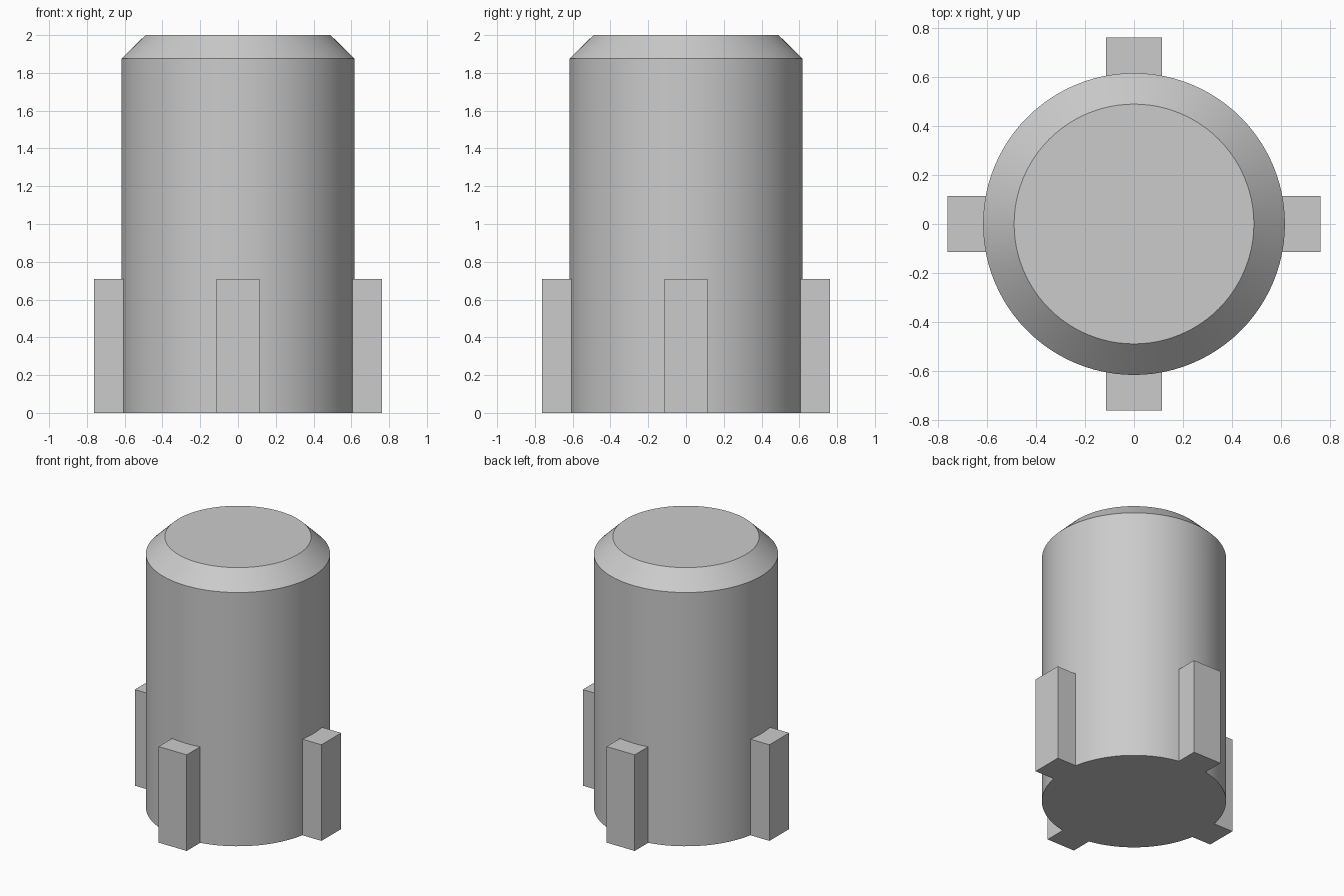
import bpy
import bmesh
from math import cos, sin, pi, radians

if "Cube" in bpy.data.objects:
    bpy.data.objects.remove(bpy.data.objects["Cube"], do_unlink=True)

SEGMENTS = 96
RADIUS, TOP_RADIUS = 0.617, 0.49
SHOULDER, HEIGHT = 1.875, 2.0
FIN_REACH, FIN_HALF_WIDTH, FIN_HEIGHT = 0.763, 0.115, 0.71

grey = bpy.data.materials.new("light grey")
grey.use_nodes = True
colour = (0.6, 0.6, 0.6, 1)
grey.diffuse_color = colour
grey.node_tree.nodes["Principled BSDF"].inputs["Base Color"].default_value = colour


def make_object(name, bm):
    bmesh.ops.recalc_face_normals(bm, faces=bm.faces)
    mesh = bpy.data.meshes.new(name)
    bm.to_mesh(mesh)
    bm.free()
    mesh.materials.append(grey)
    obj = bpy.data.objects.new(name, mesh)
    bpy.context.collection.objects.link(obj)
    return obj


# Round body with a chamfered top
bm = bmesh.new()
rings = []
for r, z in ((RADIUS, 0), (RADIUS, SHOULDER), (TOP_RADIUS, HEIGHT)):
    angles = [2 * pi * i / SEGMENTS for i in range(SEGMENTS)]
    rings.append([bm.verts.new((r * cos(a), r * sin(a), z)) for a in angles])
for low, high in zip(rings, rings[1:]):
    for i in range(SEGMENTS):
        j = (i + 1) % SEGMENTS
        bm.faces.new((low[i], low[j], high[j], high[i]))
bm.faces.new(rings[0])
bm.faces.new(rings[-1])
body = make_object("body", bm)

# Four upright ribs around the foot, as two crossed bars
for name, x, y in (("side_ribs", FIN_REACH, FIN_HALF_WIDTH),
                   ("front_back_ribs", FIN_HALF_WIDTH, FIN_REACH)):
    bm = bmesh.new()
    bmesh.ops.create_cube(bm, size=1)
    for v in bm.verts:
        v.co = (v.co.x * 2 * x, v.co.y * 2 * y, (v.co.z + 0.5) * FIN_HEIGHT)
    ribs = make_object(name, bm)

    # Merge the bar into the body so only the outer skin remains
    union = body.modifiers.new("merge_" + name, "BOOLEAN")
    union.operation = "UNION"
    union.solver = "EXACT"
    union.object = ribs
    bpy.context.view_layer.objects.active = body
    bpy.ops.object.modifier_apply(modifier=union.name)
    bpy.data.objects.remove(ribs, do_unlink=True)

# Smooth round walls, crisp edges
bpy.ops.object.select_all(action="DESELECT")
body.select_set(True)
bpy.context.view_layer.objects.active = body
bpy.ops.object.shade_smooth_by_angle(angle=radians(30))
